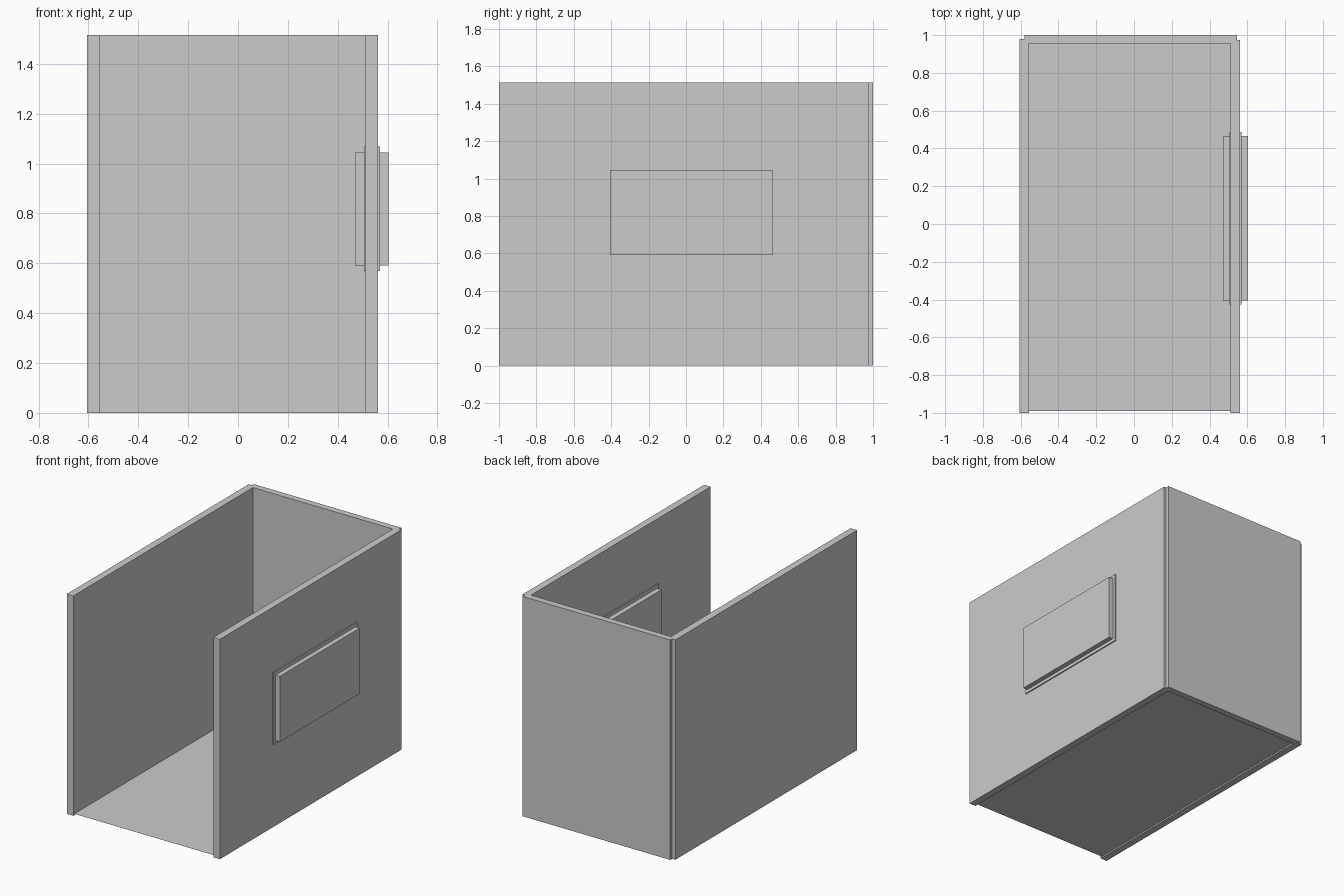
import bpy
import bmesh
from mathutils import Vector

if "Cube" in bpy.data.objects:
    bpy.data.objects.remove(bpy.data.objects["Cube"])


def box(name, lo, hi):
    """Axis-aligned box between two corners."""
    lo, hi = Vector(lo), Vector(hi)
    bm = bmesh.new()
    bmesh.ops.create_cube(bm, size=1)
    for v in bm.verts:
        v.co = (lo + hi) / 2 + v.co * (hi - lo)
    mesh = bpy.data.meshes.new(name)
    bm.to_mesh(mesh)
    bm.free()
    obj = bpy.data.objects.new(name, mesh)
    bpy.context.collection.objects.link(obj)
    return obj


H = 1.515

# Walls: open at the front, back wall let into the side walls
box("left_wall", (-0.605, -1.0, 0), (-0.555, 0.98, H))
box("right_wall", (0.512, -1.0, 0), (0.562, 0.975, H))
box("back_wall", (-0.58, 0.955, 0), (0.545, 1.0, H))

# Floor: a single sheet set just above the wall bottoms
bpy.ops.mesh.primitive_plane_add(size=1, location=(-0.022, -0.01, 0.01))
floor = bpy.context.object
floor.name = "floor"
floor.scale = (1.07, 1.96, 1)

# Window: shallow frame plate with a thicker pane block through it
box("window_frame", (0.505, -0.425, 0.57), (0.57, 0.488, 1.068))
box("window_pane", (0.47, -0.405, 0.592), (0.603, 0.465, 1.044))
